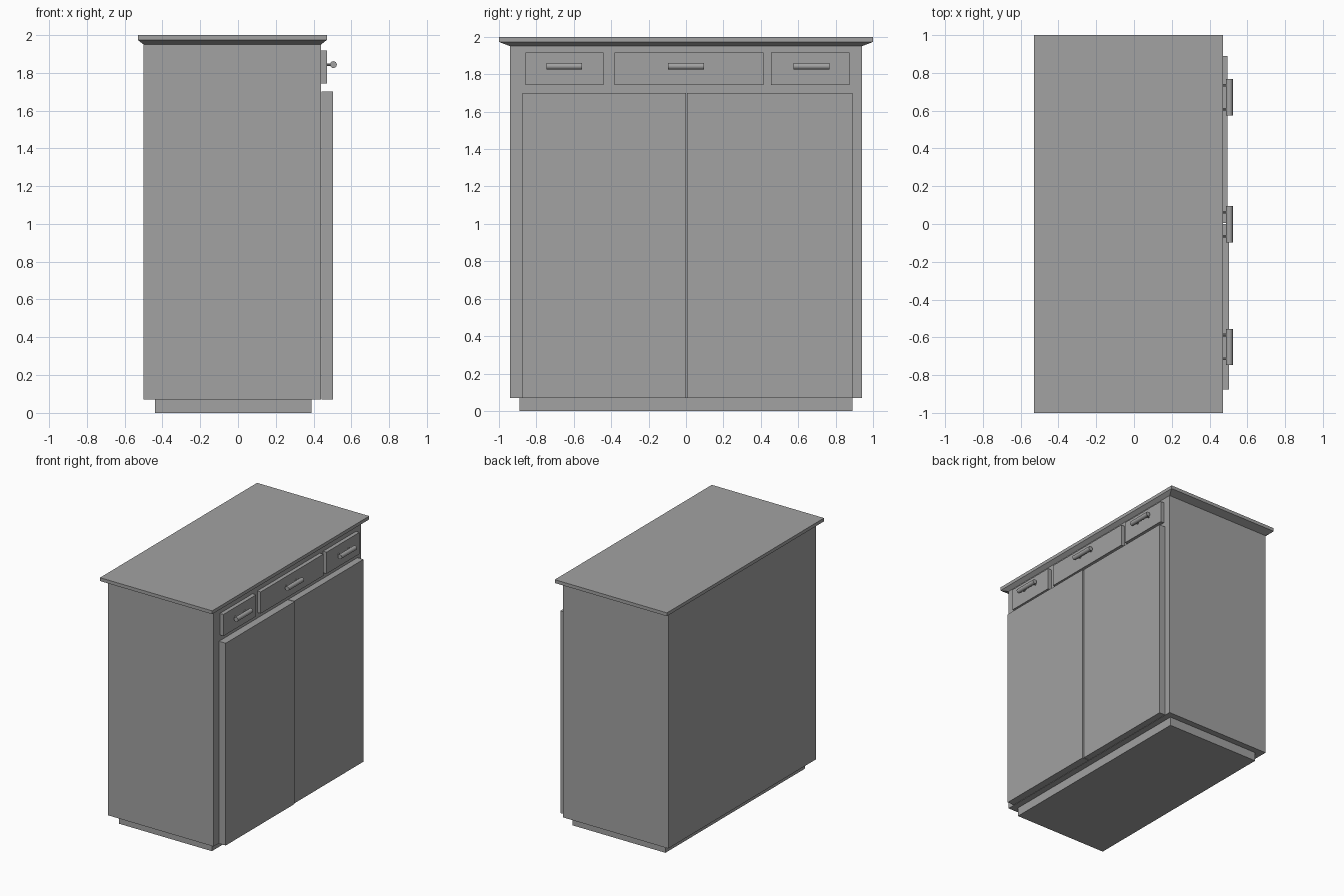
import bpy
import bmesh
from math import radians
from mathutils import Matrix

old = bpy.data.objects.get("Cube")
if old:
    bpy.data.objects.remove(old, do_unlink=True)

grey = bpy.data.materials.new("cabinet_grey")
grey.use_nodes = True
colour = (0.36, 0.36, 0.36, 1)
grey.diffuse_color = colour
grey.node_tree.nodes["Principled BSDF"].inputs["Base Color"].default_value = colour


def finish(name, bm):
    bmesh.ops.recalc_face_normals(bm, faces=bm.faces)
    mesh = bpy.data.meshes.new(name)
    bm.to_mesh(mesh)
    bm.free()
    mesh.materials.append(grey)
    obj = bpy.data.objects.new(name, mesh)
    bpy.context.collection.objects.link(obj)
    return obj


def box(name, x, y, z):
    """Box given by its (low, high) range on each axis."""
    bm = bmesh.new()
    bmesh.ops.create_cube(bm, size=1)
    for v in bm.verts:
        v.co = [r[0] if c < 0 else r[1] for c, r in zip(v.co, (x, y, z))]
    return finish(name, bm)


def rod(name, centre, radius, length, axis, sides):
    """Cylinder lying along x or y."""
    turn = Matrix.Rotation(radians(90), 4, "Y" if axis == "x" else "X")
    bm = bmesh.new()
    bmesh.ops.create_cone(bm, cap_ends=True, segments=sides, radius1=radius,
                          radius2=radius, depth=length,
                          matrix=Matrix.Translation(centre) @ turn)
    obj = finish(name, bm)
    bpy.ops.object.select_all(action="DESELECT")
    obj.select_set(True)
    bpy.context.view_layer.objects.active = obj
    bpy.ops.object.shade_smooth_by_angle(angle=radians(35))


# Carcass and recessed plinth
BODY_X, BODY_Y, BODY_TOP = (-0.5, 0.44), (-0.94, 0.94), 1.95
box("plinth", (-0.44, 0.39), (-0.89, 0.89), (0, 0.07))
box("carcass", BODY_X, BODY_Y, (0.07, BODY_TOP))

# Countertop: slab whose underside slopes in to the carcass
box("countertop", (-0.53, 0.47), (-1, 1), (1.973, 2))
bm = bmesh.new()
rings = []
for (x0, x1), (y0, y1), z in ((BODY_X, BODY_Y, BODY_TOP),
                              ((-0.53, 0.47), (-1, 1), 1.973)):
    rings.append([bm.verts.new((x, y, z)) for x, y in
                  ((x0, y0), (x1, y0), (x1, y1), (x0, y1))])
for i in range(4):
    j = (i + 1) % 4
    bm.faces.new((rings[0][i], rings[0][j], rings[1][j], rings[1][i]))
for ring in rings:
    bm.faces.new(ring)
finish("countertop_underside", bm)

# Pair of doors
box("right_door", (0.443, 0.503), (-0.875, 0.001), (0.07, 1.7))
box("left_door", (0.443, 0.496), (0.006, 0.89), (0.07, 1.7))

# Drawers, each with a bar handle on two posts
drawers = {"right": (-0.858, -0.441, -0.651),
           "middle": (-0.383, 0.414, -0.001),
           "left": (0.455, 0.874, 0.671)}
for side, (y0, y1, mid) in drawers.items():
    box(side + "_drawer", (0.44, 0.471), (y0, y1), (1.743, 1.917))
    rod(side + "_handle_bar", (0.505, mid, 1.843), 0.018, 0.192, "y", 16)
    for label, offset in (("near", -0.063), ("far", 0.063)):
        rod(f"{side}_handle_{label}_post", (0.483, mid + offset, 1.843),
            0.007, 0.035, "x", 10)
